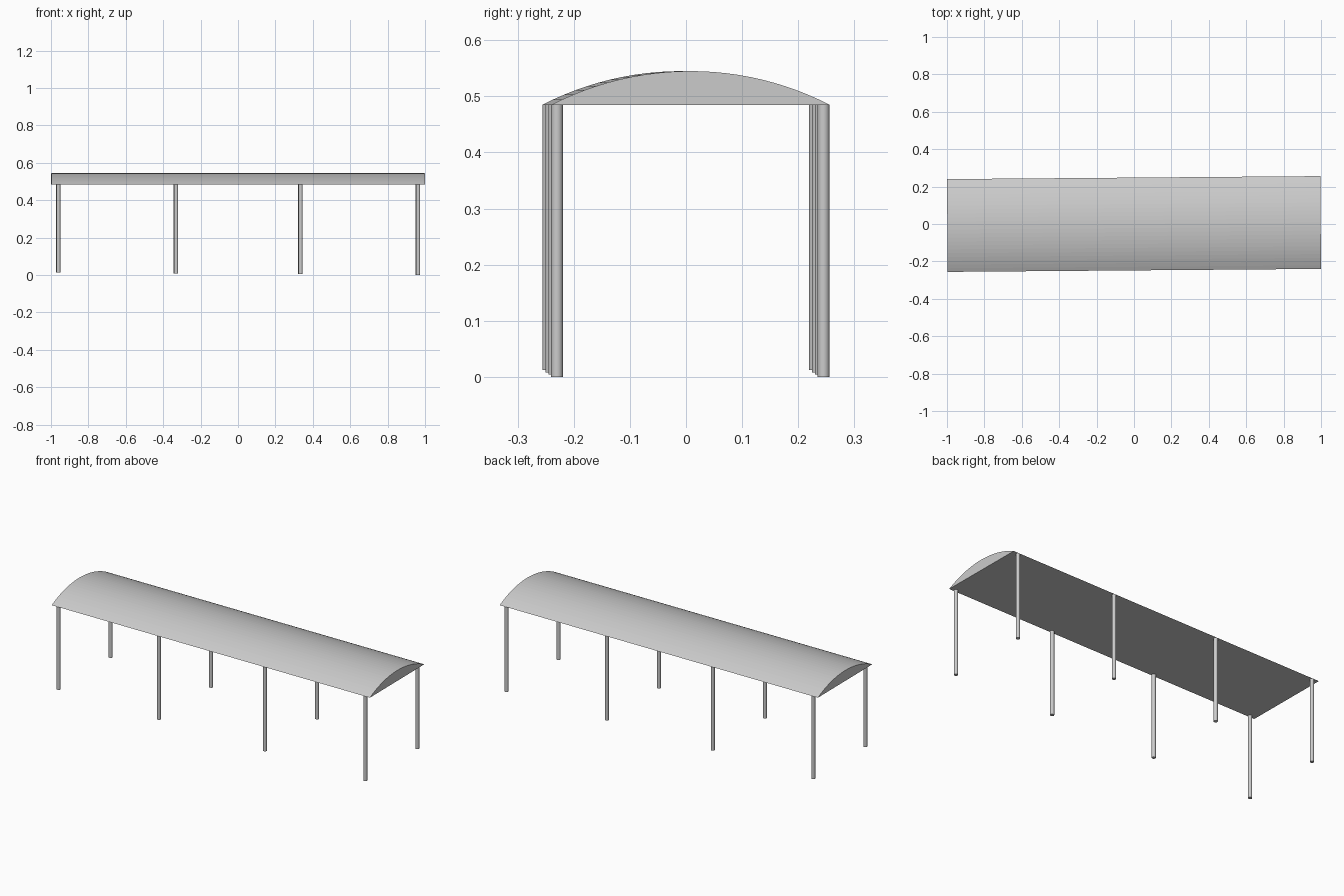
import bpy, bmesh, math
from mathutils import Matrix

cube = bpy.data.objects.get("Cube")
if cube:
    bpy.data.objects.remove(cube, do_unlink=True)

grey = bpy.data.materials.new("light grey")
grey.use_nodes = True
colour = (0.6, 0.6, 0.6, 1)
grey.diffuse_color = colour
grey.node_tree.nodes["Principled BSDF"].inputs["Base Color"].default_value = colour

HALF_LENGTH, HALF_WIDTH = 0.998, 0.248
EAVES, RISE, POST_RADIUS = 0.485, 0.06, 0.0105
TURN = Matrix.Rotation(0.008, 4, 'Z')   # the shelter stands slightly skewed


def add_object(name, bm):
    bmesh.ops.recalc_face_normals(bm, faces=bm.faces)
    bm.transform(TURN)
    mesh = bpy.data.meshes.new(name)
    bm.to_mesh(mesh)
    bm.free()
    mesh.materials.append(grey)
    obj = bpy.data.objects.new(name, mesh)
    bpy.context.collection.objects.link(obj)
    return obj


# Roof: a closed circular segment extruded along its length
radius = (HALF_WIDTH ** 2 + RISE ** 2) / (2 * RISE)
sweep = math.asin(HALF_WIDTH / radius)
steps = 24
bm = bmesh.new()
rim = []
for i in range(steps + 1):
    a = sweep * (2 * i / steps - 1)
    z = EAVES + RISE - radius * (1 - math.cos(a))
    rim.append(bm.verts.new((-HALF_LENGTH, radius * math.sin(a), z)))
end = bm.faces.new(rim)
extruded = bmesh.ops.extrude_face_region(bm, geom=[end], use_keep_orig=True)
moved = [v for v in extruded["geom"] if isinstance(v, bmesh.types.BMVert)]
bmesh.ops.translate(bm, verts=moved, vec=(2 * HALF_LENGTH, 0, 0))
add_object("roof", bm)

# Posts: four pairs whose feet follow the gently sloping ground
for n, x in enumerate((-0.962, -0.332, 0.333, 0.962), 1):
    foot = 0.006 * (1 - x / 0.962)
    for side, y in (("front", -1), ("back", 1)):
        bm = bmesh.new()
        place = Matrix.Translation((x, y * (HALF_WIDTH - POST_RADIUS), (EAVES + foot) / 2))
        bmesh.ops.create_cone(bm, cap_ends=True, segments=16, radius1=POST_RADIUS,
                              radius2=POST_RADIUS, depth=EAVES - foot, matrix=place)
        post = add_object(f"{side}_post_{n}", bm)
        bpy.ops.object.select_all(action='DESELECT')
        post.select_set(True)
        bpy.context.view_layer.objects.active = post
        bpy.ops.object.shade_smooth_by_angle(angle=math.radians(40))
